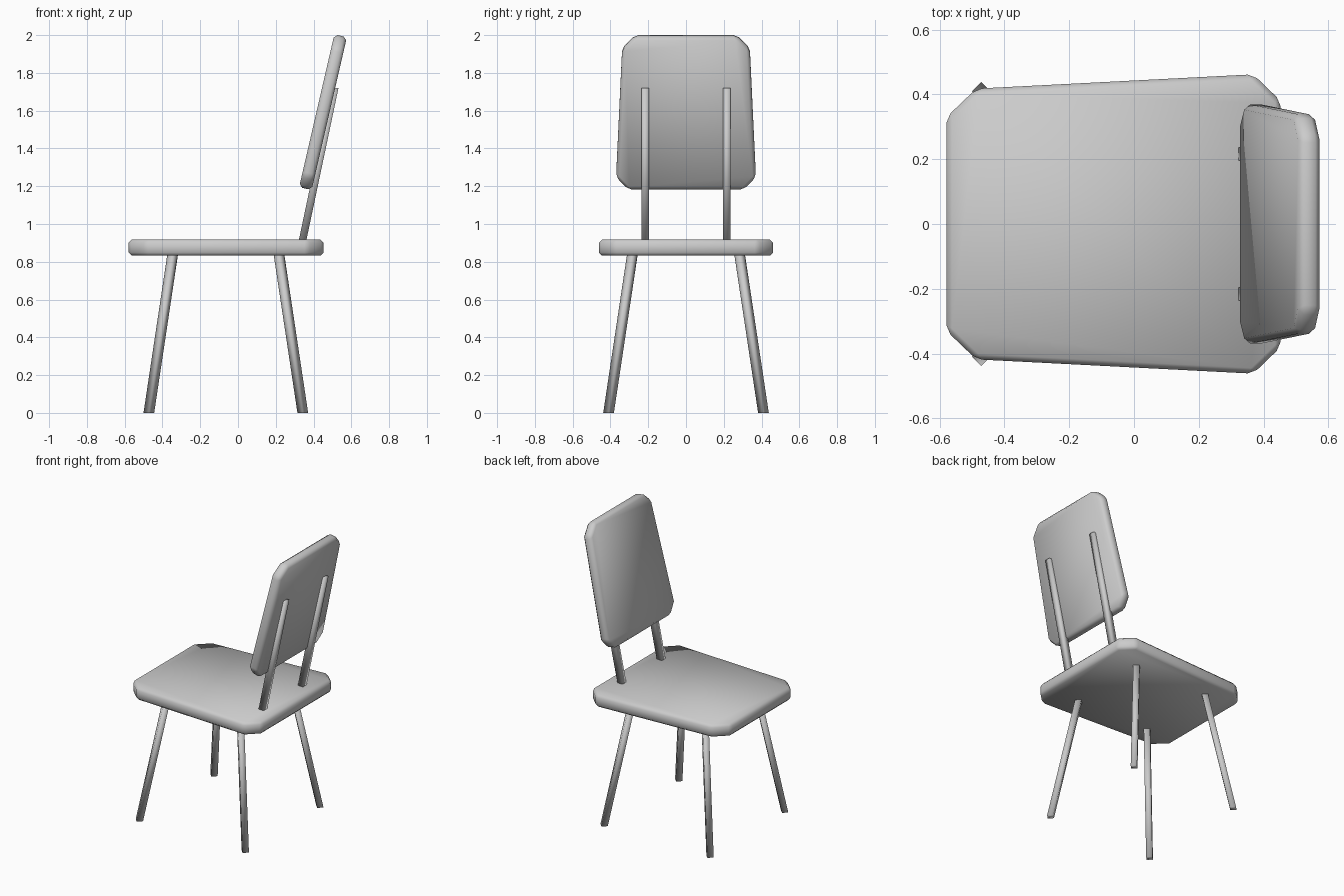
import bpy, bmesh, math
from mathutils import Matrix, Vector

if "Cube" in bpy.data.objects:
    bpy.data.objects.remove(bpy.data.objects["Cube"])


def finish(name, bm):
    bmesh.ops.recalc_face_normals(bm, faces=bm.faces)
    for f in bm.faces:
        f.smooth = True
    mesh = bpy.data.meshes.new(name)
    bm.to_mesh(mesh)
    bm.free()
    obj = bpy.data.objects.new(name, mesh)
    bpy.context.collection.objects.link(obj)
    return obj


def panel(name, half, thickness, matrix, bevel):
    """Slab from half an outline (u, v), mirrored in v, with all edges bevelled."""
    outline = half + [(u, -v) for u, v in reversed(half)]
    bm = bmesh.new()
    face = bm.faces.new([bm.verts.new((u, v, -thickness / 2)) for u, v in outline])
    ext = bmesh.ops.extrude_face_region(bm, geom=[face])
    top = [e for e in ext["geom"] if isinstance(e, bmesh.types.BMVert)]
    bmesh.ops.translate(bm, verts=top, vec=(0, 0, thickness))
    bm.transform(matrix)
    obj = finish(name, bm)
    mod = obj.modifiers.new("soft_edges", 'BEVEL')
    mod.width = bevel
    mod.segments = 1
    mod.limit_method = 'NONE'
    return obj


def bar(name, start, end, side, turn=0.0):
    """Leaning square bar with level ends."""
    bm = bmesh.new()
    rings = []
    for p in (start, end):
        ring = []
        for i in range(4):
            a = turn + math.pi / 4 + i * math.pi / 2
            r = side / math.sqrt(2)
            ring.append(bm.verts.new(Vector(p) + Vector((r * math.cos(a), r * math.sin(a), 0))))
        rings.append(ring)
    bm.faces.new(rings[0])
    bm.faces.new(rings[1])
    for i in range(4):
        j = (i + 1) % 4
        bm.faces.new((rings[0][i], rings[0][j], rings[1][j], rings[1][i]))
    return finish(name, bm)


# Seat
panel("seat", [(-0.579, 0.33), (-0.487, 0.418), (0.368, 0.462), (0.453, 0.38)],
      0.086, Matrix.Translation((0, 0, 0.875)), 0.017)

# Backrest, leaning away from the seat (u runs up the panel)
tilt = Matrix.Translation((0.45, 0, 1.592)) @ Matrix.Rotation(-math.radians(77), 4, 'Y')
panel("backrest", [(-0.415, 0.308), (-0.348, 0.37), (0.345, 0.338), (0.415, 0.268)],
      0.068, tilt, 0.017)

# Splayed legs and backrest posts on both sides
for s, label in ((-1, "right"), (1, "left")):
    bar(f"front_leg_{label}", (-0.472, s * 0.41, 0), (-0.345, s * 0.283, 0.845), 0.04, math.pi / 4)
    bar(f"back_leg_{label}", (0.343, s * 0.41, 0), (0.216, s * 0.283, 0.845), 0.04, math.pi / 4)
    bar(f"back_post_{label}", (0.339, s * 0.216, 0.90), (0.512, s * 0.216, 1.72), 0.04)
